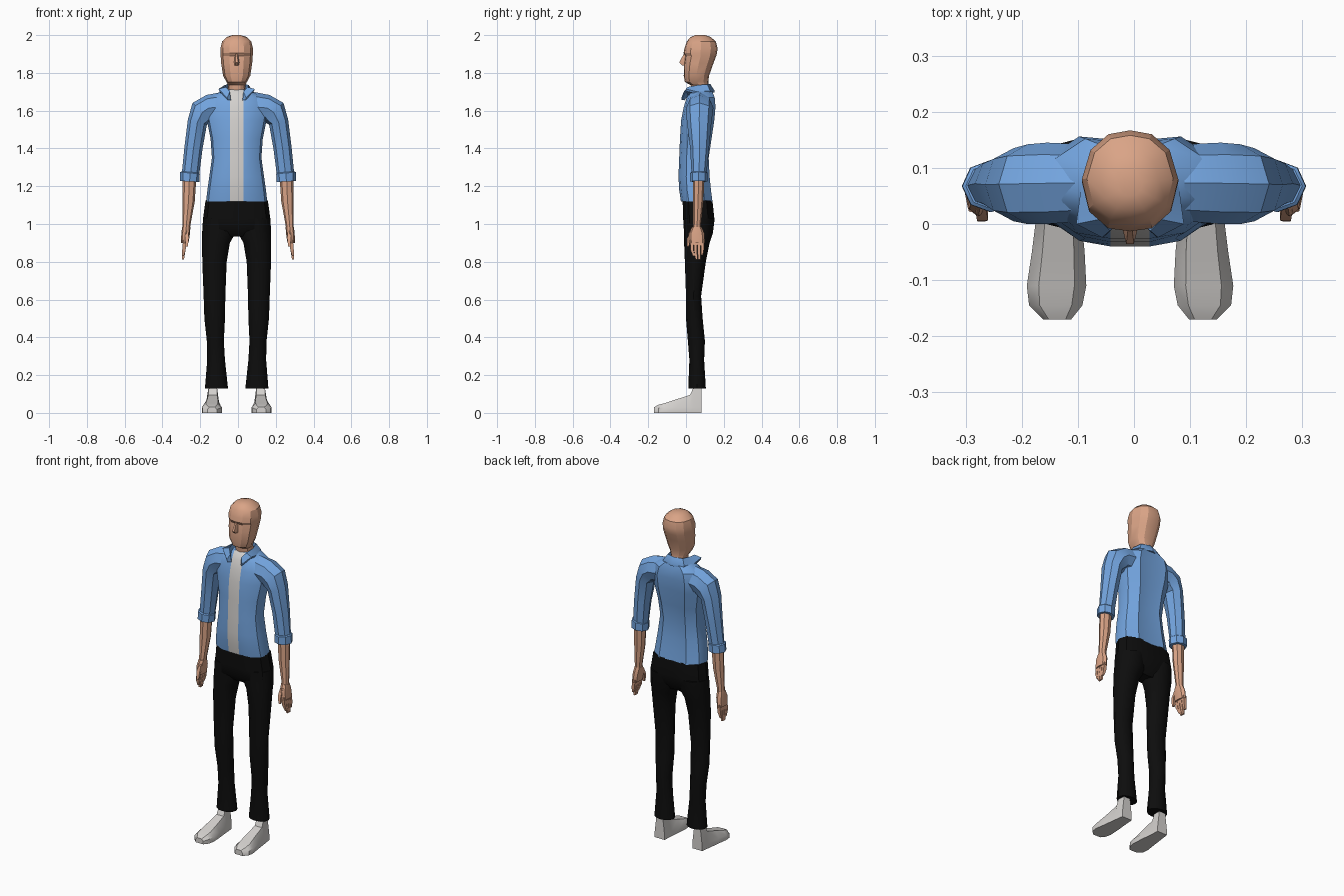
import bpy, bmesh, math

CX = -0.007  # the body's own centre line


def mat(name, rgb):
    m = bpy.data.materials.new(name)
    m.diffuse_color = (*rgb, 1)
    return m


SKIN = mat("skin", (0.70, 0.37, 0.24))
BLUE = mat("blue cloth", (0.17, 0.37, 0.73))
BLACK = mat("black cloth", (0.004, 0.004, 0.004))
WHITE = mat("off white", (0.66, 0.64, 0.62))


def loft(name, rings, mats, rule=None, angle=35):
    """Skin a stack of equal rings, close both ends."""
    bm = bmesh.new()
    vs = [[bm.verts.new(p) for p in r] for r in rings]
    n = len(rings[0])
    for a, b in zip(vs, vs[1:]):
        for i in range(n):
            f = bm.faces.new((a[i], a[(i + 1) % n], b[(i + 1) % n], b[i]))
            if rule and rule(i):
                f.material_index = 1
    bm.faces.new(vs[0])
    bm.faces.new(vs[-1])
    bmesh.ops.recalc_face_normals(bm, faces=bm.faces)
    me = bpy.data.meshes.new(name)
    bm.to_mesh(me)
    bm.free()
    ob = bpy.data.objects.new(name, me)
    bpy.context.collection.objects.link(ob)
    for m in mats:
        me.materials.append(m)
    bpy.context.view_layer.objects.active = ob
    bpy.ops.object.select_all(action='DESELECT')
    ob.select_set(True)
    bpy.ops.object.shade_smooth_by_angle(angle=math.radians(angle))
    return ob


def sym_ring(row, half):
    """Symmetric horizontal ring from (z, half width, front y, back y)."""
    z, w, yf, yb = row
    pts = [(fx(w) if callable(fx) else fx * w, yf + fy * (yb - yf)) for fx, fy in half]
    return ([(CX + x, y, z) for x, y in pts] +
            [(CX - x, y, z) for x, y in reversed(pts) if x > 1e-6])


def tube(rows, s, n=8, off=0.0):
    """Tilted oval sections (x, z, tilt, radius, front y, back y), side s."""
    out = []
    for x, z, t, r, yf, yb in rows:
        t = math.radians(t)
        ring = []
        for i in range(n):
            a = 2 * math.pi * (i + off) / n
            c, d = math.cos(a), math.sin(a)
            ring.append((s * (x + r * c * math.cos(t)),
                         (yf + yb) / 2 + (yb - yf) / 2 * d,
                         z + r * c * math.sin(t)))
        out.append(ring)
    return out


# shirt body with the pale undershirt strip down the front
BODY = [(lambda w: min(0.035, w * 0.7), 0), (0.62, 0.06), (0.92, 0.25), (1, 0.5),
        (0.92, 0.76), (0.55, 1.0), (0, 0.95)]
torso = [(1.12, .162, -.027, .14), (1.18, .155, -.036, .132), (1.25, .145, -.04, .125),
         (1.35, .131, -.036, .12), (1.45, .138, -.032, .135), (1.55, .158, -.026, .15),
         (1.62, .165, -.012, .156), (1.67, .145, .004, .152), (1.70, .09, .02, .14),
         (1.712, .05, .03, .12)]
loft("shirt_body", [sym_ring(r, BODY) for r in torso], [BLUE, WHITE],
     lambda i: i == 12)

# trousers: hips and two legs
PEL = [(0, 0.03), (0.5, 0), (0.88, 0.2), (1, 0.5), (0.9, 0.8), (0.5, 1.0), (0, 0.93)]
hips = [(1.125, .165, -.018, .14), (1.03, .178, -.015, .15), (.975, .181, -.012, .14),
        (.935, .1, .02, .11)]
loft("trouser_hips", [sym_ring(r, PEL) for r in hips], [BLACK])

leg = [(1.03, .005, .178, -.012, .152), (.95, .008, .183, -.01, .142),
       (.90, .036, .183, -.01, .125), (.80, .053, .182, -.006, .105),
       (.62, .060, .175, 0, .08), (.50, .062, .171, 0, .088),
       (.38, .068, .158, .01, .10), (.28, .062, .156, .018, .096),
       (.13, .046, .168, .012, .105)]

# shoes: sections from heel to toe (y, inner x, outer x, top z)
shoe = [(.082, .092, .158, .14), (.042, .09, .163, .14), (.022, .088, .166, .095),
        (-.05, .081, .175, .072), (-.11, .078, .184, .052), (-.145, .085, .18, .043),
        (-.17, .105, .155, .03)]

sleeve = [(.09, 1.62, 90, .078, .005, .142), (.155, 1.614, 80, .07, 0, .145),
          (.19, 1.59, 45, .072, .0, .142), (.215, 1.54, 15, .052, .005, .135),
          (.236, 1.40, 8, .048, .022, .122), (.253, 1.25, 5, .046, .03, .107)]
cuff = [(.253, 1.275, 5, .047, .027, .109), (.254, 1.27, 5, .052, .021, .114),
        (.256, 1.225, 3, .051, .021, .114), (.256, 1.225, 3, .04, .03, .105)]
forearm = [(.257, 1.25, 3, .037, .036, .098), (.262, 1.12, 3, .033, .036, .092),
           (.273, 1.0, 3, .022, .038, .08), (.275, .97, 3, .02, .034, .08)]
palm = [(.274, .985, 0, .022, .032, .082), (.277, .95, 0, .023, .014, .098),
        (.282, .90, 0, .02, .016, .1)]

for s, side in ((-1, "left"), (1, "right")):
    rings = []
    for z, xi, xo, yf, yb in leg:
        rings.append([(CX + s * ((xi + xo) / 2 + (xo - xi) / 2 * math.cos(a)),
                       (yf + yb) / 2 + (yb - yf) / 2 * math.sin(a), z)
                      for a in (2 * math.pi * i / 12 for i in range(12))])
    loft("trouser_leg_" + side, rings, [BLACK])

    rings = []
    for y, xi, xo, zt in shoe:
        w, h = xo - xi, min(.03, zt * 0.6)
        rings.append([(CX + s * x, y, z) for x, z in (
            (xi, 0), (xi, h), (xi + .2 * w, zt), (xo - .2 * w, zt), (xo, h), (xo, 0))])
    loft("shoe_" + side, rings, [WHITE])

    loft("sleeve_" + side, tube(sleeve, s), [BLUE])
    loft("sleeve_cuff_" + side, tube(cuff, s), [BLUE])
    loft("forearm_" + side, tube(forearm, s), [SKIN])
    loft("palm_" + side, tube(palm, s), [SKIN])

    # four fingers and a thumb
    for k, tip in enumerate((.83, .812, .812, .835)):
        y = .031 + .0185 * k
        yt = .042 + .014 * k
        f = [(.281, .915, 0, .014, y - .013, y + .013),
             (.286, .865, 0, .013, y - .011, y + .011),
             (.291, tip, 0, .007, yt - .008, yt + .008)]
        loft("finger_%d_%s" % (k + 1, side), tube(f, s, 4, .5), [SKIN])
    t = [(.273, .965, 0, .014, .02, .05), (.27, .925, 0, .014, .003, .027),
         (.272, .88, 0, .009, .002, .018)]
    loft("thumb_" + side, tube(t, s, 4, .5), [SKIN])

# head and neck
HEAD = [(0, 0), (0.45, 0.03), (0.85, 0.2), (1, 0.5), (0.82, 0.8), (0.45, 0.96), (0, 1)]
head = [(1.68, .05, .03, .125), (1.735, .046, .025, .118), (1.752, .054, -.006, .118),
        (1.785, .072, -.012, .122), (1.85, .082, -.01, .145), (1.89, .085, -.004, .16),
        (1.905, .086, -.013, .164), (1.93, .086, -.008, .167), (1.967, .077, .004, .158),
        (1.99, .052, .025, .13), (2.0, .022, .05, .10)]
loft("head", [sym_ring(r, HEAD) for r in head], [SKIN], angle=28)

# nose: wedge from brow to tip
loft("nose", [[(CX - w, .005, z), (CX - w * .4, y, z), (CX + w * .4, y, z), (CX + w, .005, z)]
              for z, w, y in ((1.9, .01, -.012), (1.855, .017, -.036), (1.84, .016, -.02))],
     [SKIN])

# collar: open band around the neck, folded outward with front wings
path = [(.036, -.012, 1.70, .05, -.024, 1.668), (.056, .008, 1.725, .096, .0, 1.715),
        (.064, .06, 1.735, .088, .06, 1.70), (.05, .112, 1.74, .07, .128, 1.705),
        (0, .128, 1.742, 0, .15, 1.708)]
both = path + [(-a, b, c, -d, e, f) for a, b, c, d, e, f in path[-2::-1]]
rings = []
for xi, yi, zi, xo, yo, zo in both:
    rings.append([(CX + xi, yi, zi), (CX + xo, yo, zo), (CX + xo * .95, yo, zo - .012),
                  (CX + xi * .85, yi + .004, zi - .045)])
loft("collar", rings, [BLUE])
